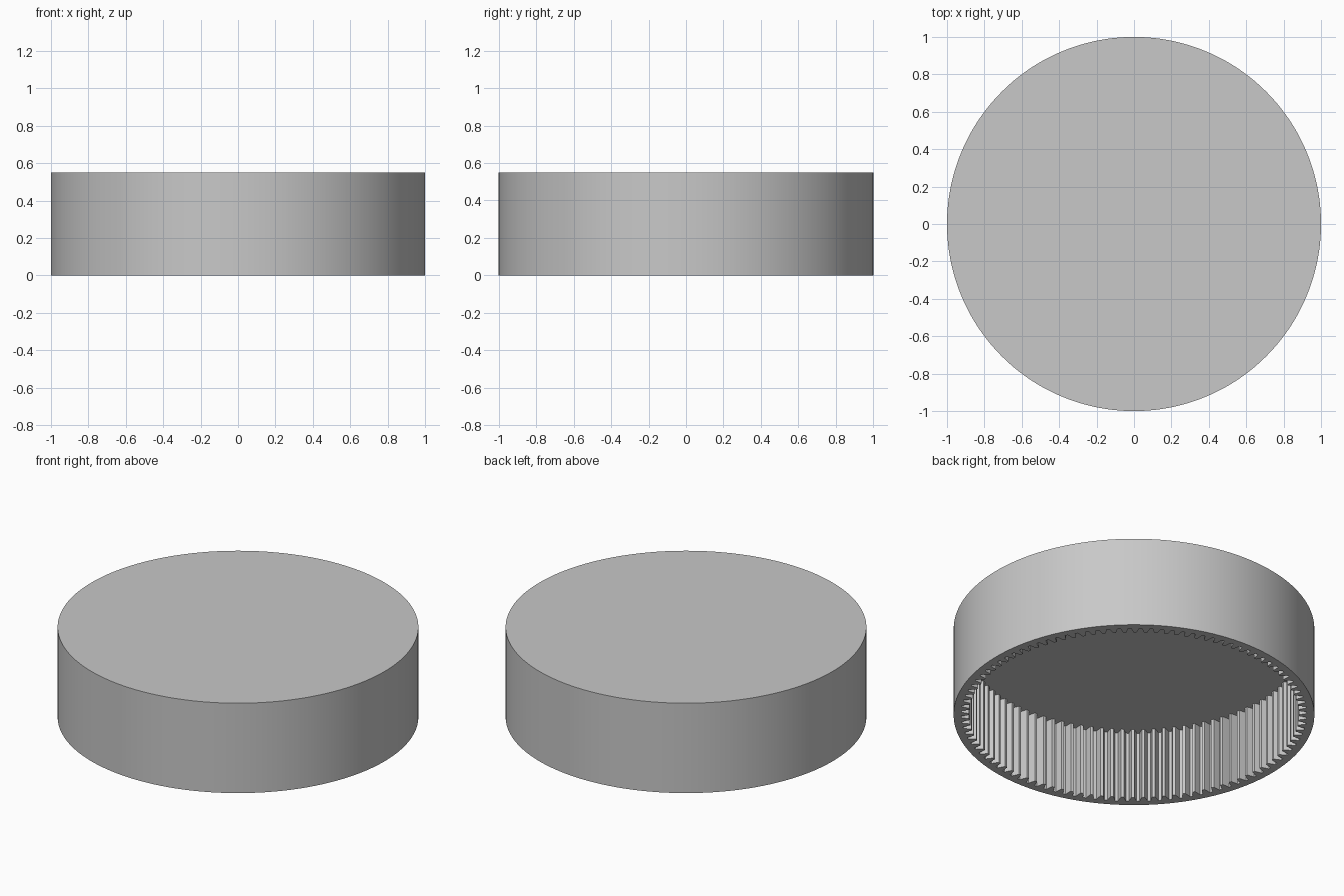
import bpy
import bmesh
from math import cos, sin, tau, radians

cube = bpy.data.objects.get("Cube")
if cube:
    bpy.data.objects.remove(cube, do_unlink=True)

TEETH = 100
HEIGHT, CEILING = 0.55, 0.435
OUTER, ROOT, PITCH, TIP = 1.0, 0.958, 0.935, 0.915

# One tooth: (fraction of a tooth pitch, radius), tooth centred on zero
TOOTH = [(-0.36, ROOT), (-0.25, PITCH), (-0.14, TIP),
         (0.14, TIP), (0.25, PITCH), (0.36, ROOT)]

grey = bpy.data.materials.new("grey")
grey.use_nodes = True
colour = (0.58, 0.58, 0.58, 1)
grey.diffuse_color = colour
grey.node_tree.nodes["Principled BSDF"].inputs["Base Color"].default_value = colour

# Polar outline of the toothed bore
bore = [((i + f) / TEETH * tau + tau / 4, r) for i in range(TEETH) for f, r in TOOTH]
rim = [(a, OUTER) for a, r in bore]

bm = bmesh.new()


def loop(outline, z):
    return [bm.verts.new((r * cos(a), r * sin(a), z)) for a, r in outline]


def bridge(low, high):
    n = len(low)
    for i in range(n):
        j = (i + 1) % n
        bm.faces.new((low[i], low[j], high[j], high[i]))


# Loops run from the cap, down the outer wall, and up the toothed bore
top = loop(rim, HEIGHT)
bottom = loop(rim, 0)
bore_low = loop(bore, 0)
bore_high = loop(bore, CEILING)
for a, b in ((bottom, top), (bore_low, bottom), (bore_high, bore_low)):
    bridge(a, b)
bm.faces.new(top)
bm.faces.new(bore_high[::-1])
bmesh.ops.recalc_face_normals(bm, faces=bm.faces[:])

mesh = bpy.data.meshes.new("toothed_cap")
bm.to_mesh(mesh)
bm.free()
mesh.materials.append(grey)
cap = bpy.data.objects.new("toothed_cap", mesh)
bpy.context.scene.collection.objects.link(cap)

# Smooth outer wall with crisp rims and tooth edges
bpy.ops.object.select_all(action="DESELECT")
cap.select_set(True)
bpy.context.view_layer.objects.active = cap
bpy.ops.object.shade_smooth_by_angle(angle=radians(20))
